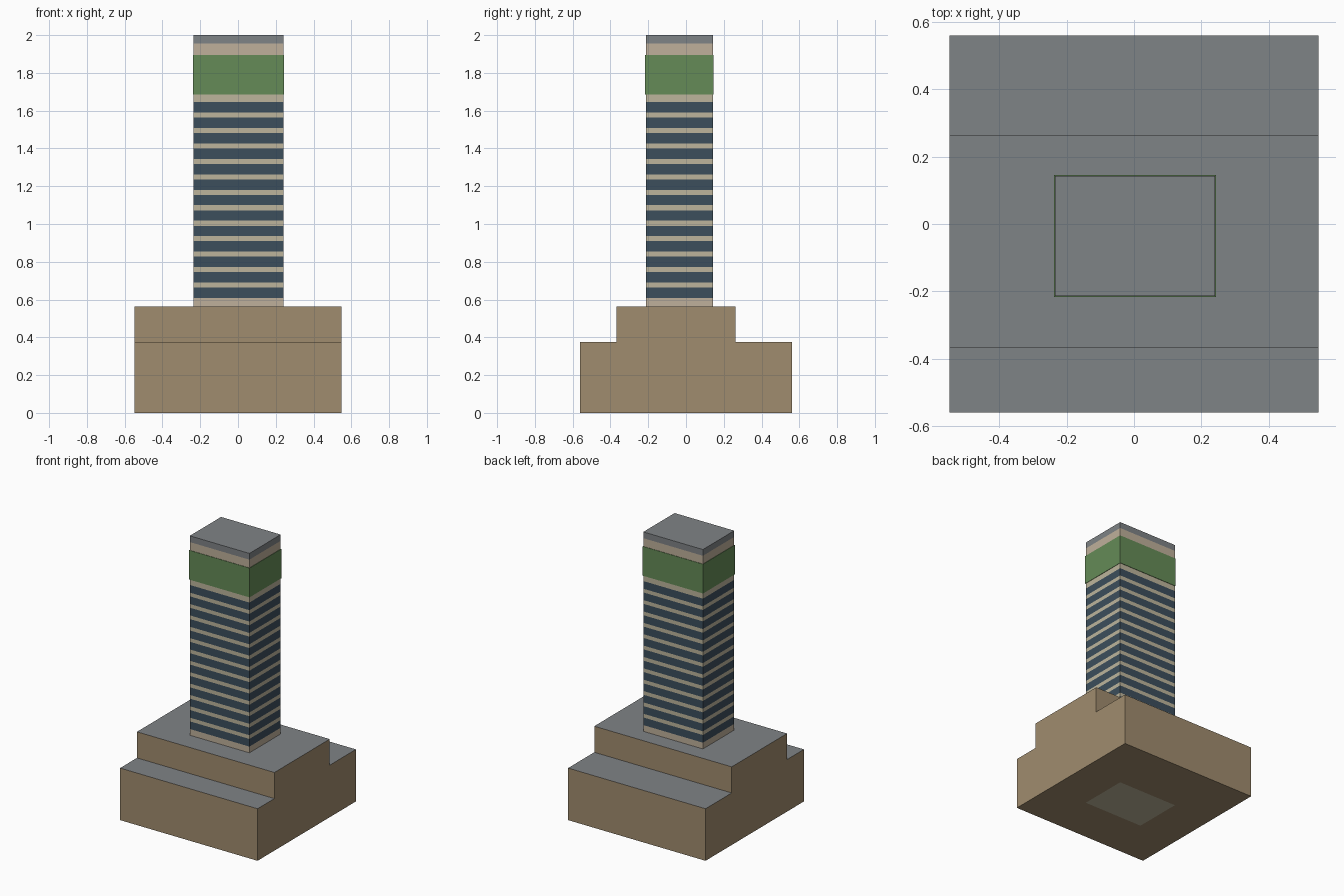
import bpy, bmesh
from mathutils import Vector

if "Cube" in bpy.data.objects:
    bpy.data.objects.remove(bpy.data.objects["Cube"])


def lin(c):
    c /= 255
    return c / 12.92 if c <= 0.04045 else ((c + 0.055) / 1.055) ** 2.4


def material(name, r, g, b):
    m = bpy.data.materials.new(name)
    m.diffuse_color = (lin(r), lin(g), lin(b), 1)
    m.use_nodes = True
    m.node_tree.nodes["Principled BSDF"].inputs["Base Color"].default_value = m.diffuse_color
    return m


STONE = material("brown stone", 160, 140, 110)
ROOF = material("grey roof", 127, 131, 134)
WALL = material("pale wall", 189, 181, 156)
TRIM = material("warm trim", 191, 176, 155)
GLASS = material("blue glass", 60, 78, 92)
GREEN = material("green band", 101, 139, 87)

X0, X1, Y0, Y1 = -0.235, 0.24, -0.213, 0.143   # tower footprint


def finish(name, bm, mats):
    bmesh.ops.recalc_face_normals(bm, faces=bm.faces)
    me = bpy.data.meshes.new(name)
    bm.to_mesh(me)
    bm.free()
    for m in mats:
        me.materials.append(m)
    ob = bpy.data.objects.new(name, me)
    bpy.context.collection.objects.link(ob)
    return ob


# Stepped podium: side profile extruded across the width
bm = bmesh.new()
profile = [(-0.56, 0), (0.56, 0), (0.56, 0.375), (0.262, 0.375),
           (0.262, 0.563), (-0.368, 0.563), (-0.368, 0.375), (-0.56, 0.375)]
face = bm.faces.new([bm.verts.new((-0.548, y, z)) for y, z in profile])
ext = bmesh.ops.extrude_face_region(bm, geom=[face])["geom"]
bmesh.ops.translate(bm, vec=(1.096, 0, 0),
                    verts=[v for v in ext if isinstance(v, bmesh.types.BMVert)])
bmesh.ops.recalc_face_normals(bm, faces=bm.faces)
# outline of the tower footing on the underside
for axis, values in ((Vector((1, 0, 0)), (X0, X1)), (Vector((0, 1, 0)), (Y0, Y1))):
    for v in values:
        under = [f for f in bm.faces if f.normal.z < -0.5]
        edges = {e for f in under for e in f.edges}
        verts = {w for f in under for w in f.verts}
        bmesh.ops.bisect_plane(bm, geom=under + list(edges) + list(verts),
                               plane_co=axis * v, plane_no=axis)
        bm.normal_update()
for f in bm.faces:
    c = f.calc_center_median()
    if f.normal.z > 0.5:
        f.material_index = 1
    elif f.normal.z < -0.5 and X0 < c.x < X1 and Y0 < c.y < Y1:
        f.material_index = 2
finish("podium", bm, [STONE, ROOF, WALL])


# Tower: stacked rings, one colour per storey strip
def ring(bm, z, grow=0.0):
    return [bm.verts.new((x, y, z)) for x, y in (
        (X0 - grow, Y0 - grow), (X1 + grow, Y0 - grow),
        (X1 + grow, Y1 + grow), (X0 - grow, Y1 + grow))]


levels = [(0.563, 3)]                       # (start height, colour index)
for i in range(13):
    z = 0.608 + i * 0.0819
    levels += [(z, 1), (z + 0.055, 0)]
levels += [(1.896, 3), (1.955, 2), (2.0, None)]

bm = bmesh.new()
prev = ring(bm, levels[0][0])
bm.faces.new(prev[::-1])
for (z, idx), (top, _) in zip(levels, levels[1:]):
    cur = ring(bm, top)
    for k in range(4):
        f = bm.faces.new((prev[k], prev[(k + 1) % 4], cur[(k + 1) % 4], cur[k]))
        f.material_index = idx
    prev = cur
bm.faces.new(prev).material_index = 2
finish("tower", bm, [WALL, GLASS, ROOF, TRIM])

# Green crown band, standing slightly proud of the tower
bm = bmesh.new()
low, high = ring(bm, 1.685, 0.003), ring(bm, 1.896, 0.003)
bm.faces.new(low[::-1])
bm.faces.new(high)
for k in range(4):
    bm.faces.new((low[k], low[(k + 1) % 4], high[(k + 1) % 4], high[k]))
finish("green_crown_band", bm, [GREEN])
